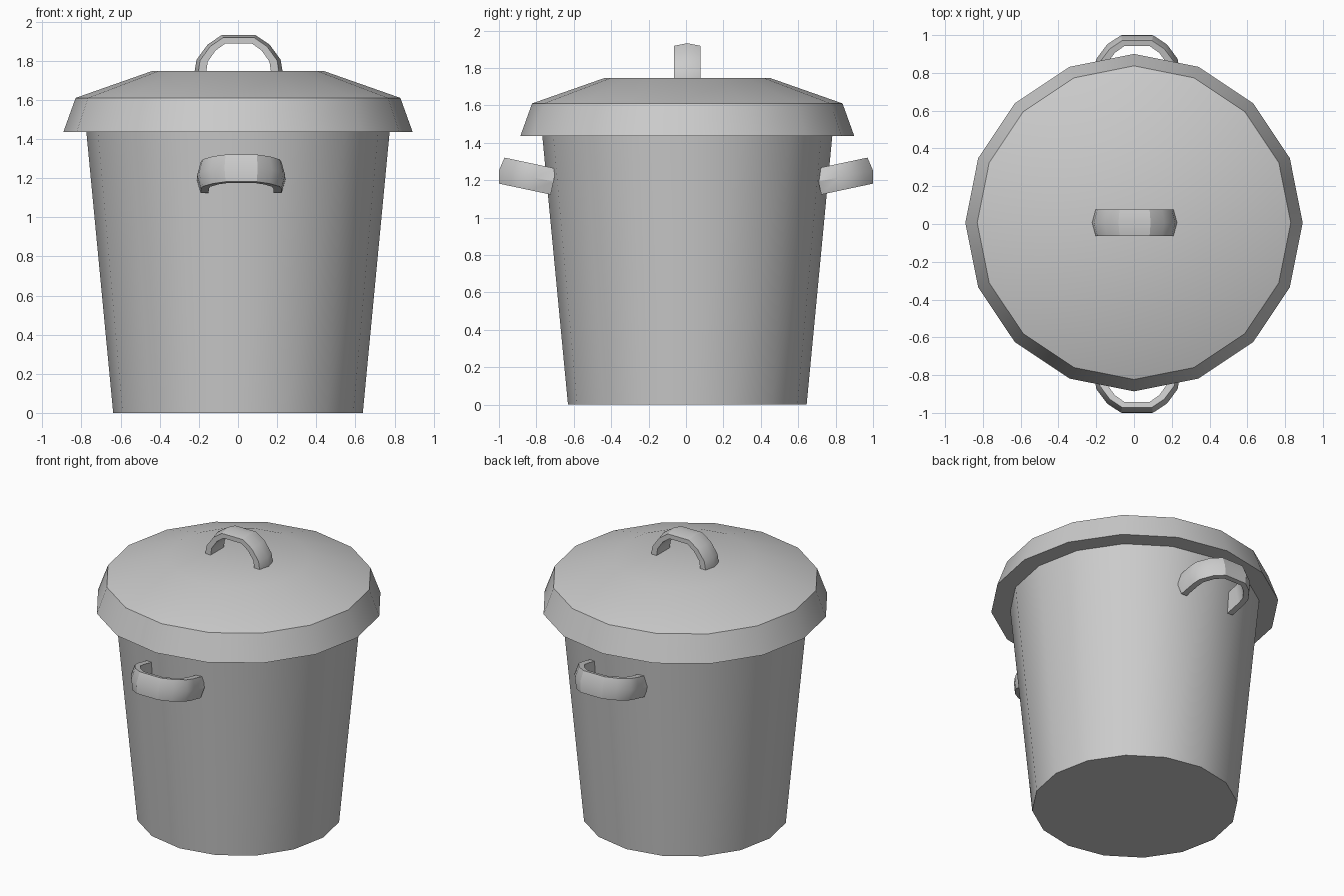
import bpy, bmesh, math
from mathutils import Matrix

if "Cube" in bpy.data.objects:
    bpy.data.objects.remove(bpy.data.objects["Cube"])

SIDES = 16
CY = 0.007


def finish(name, bm, matrix=Matrix()):
    bmesh.ops.recalc_face_normals(bm, faces=bm.faces)
    bm.transform(matrix)
    mesh = bpy.data.meshes.new(name)
    bm.to_mesh(mesh)
    bm.free()
    obj = bpy.data.objects.new(name, mesh)
    bpy.context.collection.objects.link(obj)
    bpy.ops.object.select_all(action='DESELECT')
    obj.select_set(True)
    bpy.context.view_layer.objects.active = obj
    bpy.ops.object.shade_smooth_by_angle(angle=math.radians(30))
    return obj


def bridge(bm, a, b):
    n = len(a)
    for i in range(n):
        bm.faces.new((a[i], a[(i + 1) % n], b[(i + 1) % n], b[i]))


def turned(name, profile):
    """Closed 16-sided solid from (radius, z) points."""
    bm = bmesh.new()
    rings = []
    for r, z in profile:
        rings.append([bm.verts.new((r * math.cos(math.tau * i / SIDES),
                                    r * math.sin(math.tau * i / SIDES) + CY, z))
                      for i in range(SIDES)])
    for a, b in zip(rings, rings[1:]):
        bridge(bm, a, b)
    bm.faces.new(rings[0])
    bm.faces.new(rings[-1])
    return finish(name, bm)


def handle(name, sink, matrix):
    """Arched strap: flat inside, crowned outside, legs sunk below its base."""
    outer = [(.226, -sink), (.225, 0), (.215, .06), (.158, .138), (.085, .187)]
    inner = [(.166, -sink), (.165, 0), (.158, .05), (.118, .107), (.068, .143)]
    outer += [(-x, h) for x, h in reversed(outer)]
    inner += [(-x, h) for x, h in reversed(inner)]
    bm = bmesh.new()
    rings = []
    for (ox, oh), (ix, ih) in zip(outer, inner):
        section = [(-.071, 0), (.071, 0), (.071, .68), (0, 1), (-.071, .68)]
        rings.append([bm.verts.new((ix + (ox - ix) * t, y, ih + (oh - ih) * t))
                      for y, t in section])
    for a, b in zip(rings, rings[1:]):
        bridge(bm, a, b)
    bm.faces.new(rings[0])
    bm.faces.new(rings[-1])
    return finish(name, bm, matrix)


# Tapered bin body and flared lid
turned("bin_body", [(.638, 0), (.775, 1.435)])
turned("lid", [(.893, 1.435), (.83, 1.61), (.44, 1.747)])

# Lid handle
handle("lid_handle", .02, Matrix.Translation((.003, CY, 1.745)))

# Side handles, pointing out and slightly up
for label, side in (("front", -1), ("back", 1)):
    tilt = Matrix.Rotation(math.radians(-78 * side), 4, 'X')
    handle(label + "_handle", .11,
           Matrix.Translation((.016, .816 * side, 1.215)) @ tilt)
